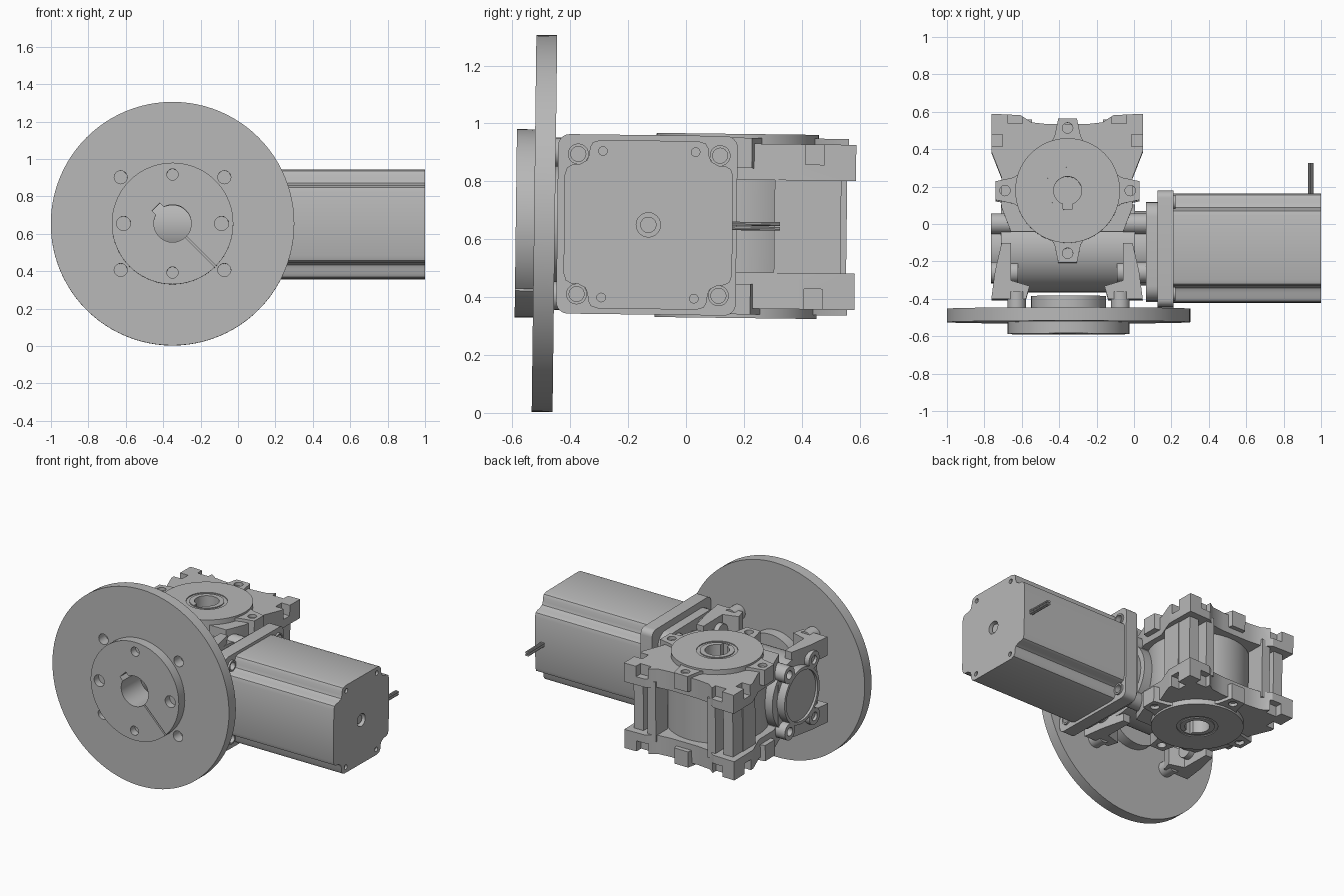
import bpy, bmesh, math
from mathutils import Matrix, Vector

if "Cube" in bpy.data.objects:
    bpy.data.objects.remove(bpy.data.objects["Cube"])

metal = bpy.data.materials.new("grey metal")
metal.use_nodes = True
GREY = (0.48, 0.48, 0.48, 1)
metal.diffuse_color = GREY
metal.node_tree.nodes["Principled BSDF"].inputs["Base Color"].default_value = GREY

parts = []
MID = 0.648          # height of the shaft plane
GX, GY = -0.355, 0.18   # output wheel axis
WY = -0.125          # worm and motor axis


def prism(name, pts, axis, lo, hi):
    """Extrude a 2D outline along x, y or z."""
    place = {"x": lambda a, b, t: (t, a, b),
             "y": lambda a, b, t: (a, t, b),
             "z": lambda a, b, t: (a, b, t)}[axis]
    bm = bmesh.new()
    rings = [[bm.verts.new(place(a, b, t)) for a, b in pts] for t in (lo, hi)]
    n = len(pts)
    for ring in rings:
        bm.faces.new(ring)
    for i in range(n):
        j = (i + 1) % n
        bm.faces.new((rings[0][i], rings[0][j], rings[1][j], rings[1][i]))
    bmesh.ops.recalc_face_normals(bm, faces=bm.faces)
    mesh = bpy.data.meshes.new(name)
    bm.to_mesh(mesh)
    bm.free()
    mesh.materials.append(metal)
    ob = bpy.data.objects.new(name, mesh)
    bpy.context.collection.objects.link(ob)
    parts.append(ob)
    return ob


def cyl(name, axis, a, b, r, lo, hi, n=48):
    pts = [(a + r * math.cos(k * math.tau / n), b + r * math.sin(k * math.tau / n)) for k in range(n)]
    return prism(name, pts, axis, lo, hi)


def box(name, x0, x1, y0, y1, z0, z1):
    return prism(name, [(x0, y0), (x1, y0), (x1, y1), (x0, y1)], "z", z0, z1)


def rounded(a, b, h, r, n=6):
    """Square outline with round corners."""
    pts = []
    for q, (sa, sb) in enumerate([(1, 1), (-1, 1), (-1, -1), (1, -1)]):
        for k in range(n + 1):
            t = (q + k / n) * math.pi / 2
            pts.append((a + sa * (h - r) + r * math.cos(t), b + sb * (h - r) + r * math.sin(t)))
    return pts


def cut(ob, cutters):
    """Subtract the cutters, bake the result and drop them."""
    for c in cutters:
        c.hide_render = True
        mod = ob.modifiers.new("cut", "BOOLEAN")
        mod.operation, mod.solver, mod.object = "DIFFERENCE", "EXACT", c
    bpy.context.view_layer.update()
    dg = bpy.context.evaluated_depsgraph_get()
    mesh = bpy.data.meshes.new_from_object(ob.evaluated_get(dg))
    ob.modifiers.clear()
    ob.data = mesh
    for c in cutters:
        parts.remove(c)
        bpy.data.objects.remove(c)


SIGNS = [(s, t) for s in (-1, 1) for t in (-1, 1)]

# Output flange: large disc, front boss, rear hub, keyed bore and clamp slit
FX = -0.35
bolt = [(FX + s * 0.277, MID + t * 0.248) for s, t in SIGNS]
disc = cyl("flange_disc", "y", FX, MID, 0.651, -0.52, -0.448, 96)
cut(disc, [cyl("c", "y", a, b, 0.035, -0.6, -0.4, 20) for a, b in bolt]
    + [cyl("c", "y", FX, MID, 0.15, -0.6, -0.4)])


def bore_cutters():
    d = math.sqrt(0.5)
    key = [(FX + d * (u - v), MID + d * (u + v)) for u, v in
           ((-0.03, 0), (0.03, 0), (0.03, 0.125), (-0.03, 0.125))]
    slit = [(FX + d * (u + v), MID + d * (v - u)) for u, v in
            ((0.05, -0.005), (0.33, -0.005), (0.33, 0.005), (0.05, 0.005))]
    return [cyl("c", "y", FX, MID, 0.1, -0.7, -0.3), prism("c", key, "y", -0.7, -0.3),
            prism("c", slit, "y", -0.7, -0.52)]


boss = cyl("flange_boss", "y", FX, MID, 0.325, -0.583, -0.52, 72)
cut(boss, bore_cutters()
    + [cyl("c", "y", FX + s * 0.262, MID, 0.038, -0.7, -0.535, 20) for s in (-1, 1)]
    + [cyl("c", "y", FX, MID + s * 0.262, 0.03, -0.7, -0.535, 20) for s in (-1, 1)])
hub = cyl("flange_hub", "y", FX, MID, 0.2, -0.53, -0.38)
cut(hub, bore_cutters())
for a, b in bolt:
    cyl("flange_bolt", "y", a, b, 0.05, -0.448, -0.36, 20)

# Wheel housing: drum, round end faces with four ears, keyed bore
drum = cyl("gear_drum", "z", GX, GY, 0.28, MID - 0.318, MID + 0.318, 72)
cut(drum, [cyl("c", "z", GX, GY, 0.075, 0, 2), box("c", GX - 0.025, GX + 0.025, GY - 0.1, GY, 0, 2)]
    + [cyl("c", "z", GX, GY, 0.125, *span) for span in ((0, MID - 0.312), (MID + 0.312, 2))])
for s in (-1, 1):
    ring = cyl("bore_sleeve", "z", GX, GY, 0.105, MID + s * 0.25, MID + s * 0.318)
    cut(ring, [cyl("c", "z", GX, GY, 0.075, 0, 2),
               box("c", GX - 0.025, GX + 0.025, GY - 0.1, GY, 0, 2)])
    for k in range(4):
        ca, sa = round(math.cos(k * math.pi / 2)), round(math.sin(k * math.pi / 2))
        outline = [(GX + u * ca - v * sa, GY + u * sa + v * ca) for u, v in
                   ((0.24, -0.1), (0.29, -0.07), (0.385, -0.05), (0.385, 0.05), (0.29, 0.07), (0.24, 0.1))]
        ear = prism("face_ear", outline, "z", MID + s * 0.2, MID + s * 0.305)
        cut(ear, [cyl("c", "z", GX + 0.335 * ca, GY + 0.335 * sa, 0.028, MID + s * 0.24, MID + s * 0.4, 20)])

# Scalloped mounting plates with open foot slots
half = [(0.1, 0.535), (0.19, 0.545), (0.25, 0.585), (0.405, 0.59), (0.405, 0.39),
        (0.35, 0.25), (0.35, 0.09), (0.3, -0.04)]
outline = [(GX - 0.003 + a, b) for a, b in half] + [(GX - 0.003 - a, b) for a, b in reversed(half)]
for s in (-1, 1):
    plate = prism("foot_plate", outline, "z", MID + s * 0.16, MID + s * 0.285)
    z0, z1 = sorted((MID + s * 0.215, MID + s * 0.4))
    slots = [cyl("c", "z", GX, GY, 0.26, 0, 2)]
    for e in (-1, 1):
        x = GX - 0.003 + e * 0.405
        slots.append(box("c", x - 0.06, x + 0.06, 0.415, 0.48, z0, z1))
        xc = GX - 0.003 + e * 0.277
        slots.append(box("c", xc - 0.04, xc + 0.04, 0.54, 0.65, z0, z1))
    cut(plate, slots)

# Upright drum wall and ribs between the plates
cyl("drum_wall", "z", GX, GY, 0.31, MID - 0.2, MID + 0.2, 72)
for e in (-1, 1):
    for a, b, w in ((0.33, 0.5, 0.035), (0.22, 0.52, 0.03), (0.345, 0.4, 0.025)):
        x = GX + e * a
        box("corner_rib", x - w, x + w, b - 0.09, b + 0.04, MID - 0.2, MID + 0.2)

# Worm housing: cross tube, front feet, bearing cover and bolt ears
cyl("worm_tube", "x", WY, MID, 0.235, -0.71, 0.005, 64)
cyl("worm_neck", "x", WY, MID, 0.2, 0, 0.08, 48)
cover = cyl("bearing_cover", "x", WY, MID, 0.185, -0.765, -0.7, 48)
cut(cover, [cyl("c", "x", WY, MID, 0.165, -0.8, -0.75, 48)])
for s, t in SIGNS:
    for x0, x1 in ((-0.765, -0.62), (-0.09, 0.07)):
        ear = cyl("worm_ear", "x", WY + s * 0.13, MID + t * 0.19, 0.055, x0, x1, 24)
        if x0 < -0.5:
            cut(ear, [cyl("c", "x", WY + s * 0.13, MID + t * 0.19, 0.028, -0.8, -0.71, 20)])
    foot = [(GX - 0.003 + s * a, b) for a, b in
            ((0.2, -0.33), (0.22, -0.4), (0.405, -0.4), (0.385, -0.25), (0.35, -0.1), (0.3, -0.1), (0.3, -0.3))]
    prism("front_foot", foot, "z", MID + t * 0.16, MID + t * 0.285)
    x = GX - 0.003 + s * 0.32
    box("front_web", x - 0.035, x + 0.035, -0.36, 0.05, MID, MID + t * 0.18)

# Motor adapter and square flange plate
prism("adapter", rounded(WY - 0.02, MID, 0.265, 0.08), "x", 0.065, 0.13)
corner = [(WY + s * 0.245, MID + t * 0.242) for s, t in SIGNS]
plate = prism("motor_flange", rounded(WY - 0.005, MID, 0.31, 0.04), "x", 0.125, 0.21)
cut(plate, [cyl("c", "x", a, b, 0.028, 0.17, 0.3, 20) for a, b in corner])

# Motor body with notched corners, end screws and shaft recess
notch = [(0.291, 0.17), (0.283, 0.195), (0.265, 0.205), (0.24, 0.207), (0.215, 0.22),
         (0.207, 0.24), (0.205, 0.265), (0.195, 0.283), (0.17, 0.291)]
profile = []
for s, t in ((1, 1), (-1, 1), (-1, -1), (1, -1)):
    run = [(WY + s * a, MID + t * b) for a, b in notch]
    profile += run if s * t > 0 else run[::-1]
motor = prism("motor_body", profile, "x", 0.21, 1.0)
cut(motor, [cyl("c", "x", WY, MID, 0.042, 0.96, 1.1, 24)]
    + [cyl("c", "x", WY + s * 0.16, MID + t * 0.253, 0.015, 0.985, 1.1, 16) for s, t in SIGNS])
cyl("motor_shaft_end", "x", WY, MID, 0.028, 0.95, 0.985, 24)
for a, b in corner:
    ring = cyl("flange_washer", "x", a, b, 0.036, 0.2, 0.222, 20)
    cut(ring, [cyl("c", "x", a, b, 0.026, 0.1, 0.3, 20)])

# Cable leads
for s, t in SIGNS:
    cyl("cable_lead", "y", 0.945 + s * 0.007, MID + t * 0.008, 0.007, 0.15, 0.33, 10)

# Slight lean of the whole unit, then smooth curved walls
pivot = Vector((0, 0, MID))
seat = pivot + Vector((0, -0.005, 0))
lean = Matrix.Translation(seat) @ Matrix.Rotation(-0.0125, 4, "X") @ Matrix.Translation(-pivot)
bpy.ops.object.select_all(action="DESELECT")
for ob in parts:
    ob.data.transform(lean)
    ob.select_set(True)
bpy.context.view_layer.objects.active = parts[0]
bpy.ops.object.shade_smooth_by_angle(angle=math.radians(30))
